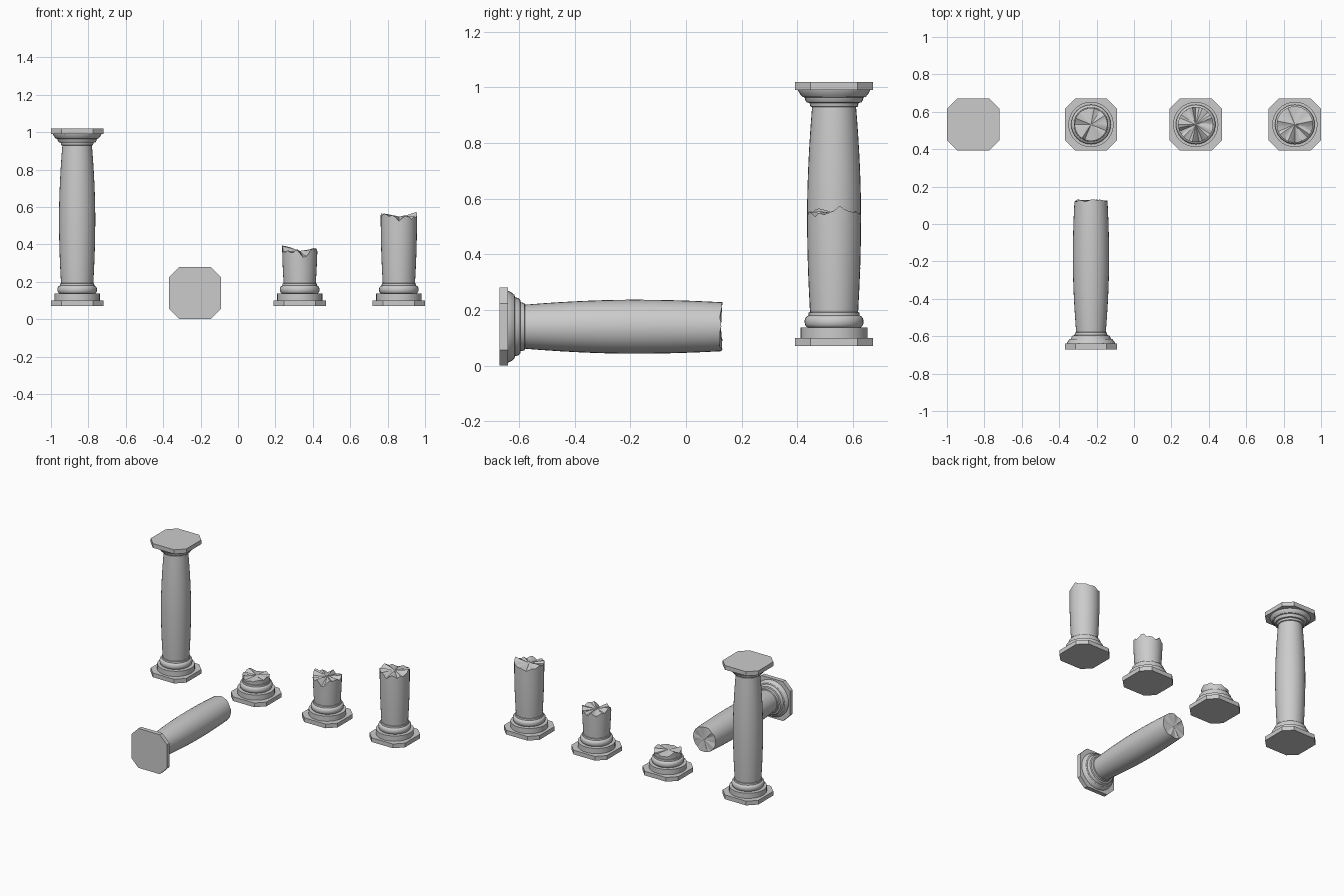
import bpy, bmesh, math, random
from math import pi, sin, cos
from mathutils import Matrix

if "Cube" in bpy.data.objects:
    bpy.data.objects.remove(bpy.data.objects["Cube"])

random.seed(4)
N = 32
BOTTOM, SHAFT_LOW, SHAFT_TOP, TOP = 0.07, 0.19, 0.93, 1.02

# lathe profiles (radius, height)
torus = [(0.093 + 0.013 * cos(a), 0.158 + 0.021 * sin(a))
         for a in [math.radians(d) for d in range(-90, 91, 22)]]
BASE = [(0.121, 0.10), (0.121, 0.137)] + torus + [(0.092, 0.180), (0.091, 0.191), (0.085, 0.193)]
CAPITAL = [(0.078, 0.928), (0.085, 0.931), (0.088, 0.944), (0.098, 0.946), (0.103, 0.953),
           (0.106, 0.964), (0.114, 0.966), (0.122, 0.975), (0.129, 0.988), (0.130, 0.992)]


def shaft_radius(z):
    # swelling shaft: widest near the middle
    if z < 0.54:
        t = (0.54 - z) / 0.35
        return 0.097 - 0.011 * t * t
    t = (z - 0.54) / 0.39
    return 0.097 - 0.018 * t ** 1.8


def finish(name, bm, matrix):
    bmesh.ops.recalc_face_normals(bm, faces=bm.faces)
    me = bpy.data.meshes.new(name)
    bm.to_mesh(me)
    bm.free()
    ob = bpy.data.objects.new(name, me)
    bpy.context.collection.objects.link(ob)
    ob.matrix_world = matrix
    bpy.ops.object.select_all(action='DESELECT')
    ob.select_set(True)
    bpy.context.view_layer.objects.active = ob
    bpy.ops.object.shade_smooth_by_angle(angle=math.radians(30))
    return ob


def jag(amount):
    p = [random.uniform(0, 2 * pi) for _ in range(3)]
    return [amount * (0.45 * sin(2 * a + p[0]) + 0.3 * sin(5 * a + p[1]) + 0.25 * sin(9 * a + p[2])
                      + random.uniform(-0.25, 0.25)) for a in [2 * pi * i / N for i in range(N)]]


def lathe(name, profile, matrix, rough_low=0, rough_high=0):
    bm = bmesh.new()

    def ring(r, z, offs=None):
        return [bm.verts.new((r * cos(2 * pi * i / N), r * sin(2 * pi * i / N),
                              z + (offs[i] if offs else 0))) for i in range(N)]

    def bridge(a, b):
        for i in range(N):
            j = (i + 1) % N
            bm.faces.new((a[i], a[j], b[j], b[i]))

    last = len(profile) - 1
    rims = {0: jag(rough_low) if rough_low else None,
            last: jag(rough_high) if rough_high else None}
    rings = [ring(r, z, rims.get(k)) for k, (r, z) in enumerate(profile)]
    for a, b in zip(rings, rings[1:]):
        bridge(a, b)
    # ends: flat cap, or uneven broken stone
    for k in (0, last):
        r, z = profile[k]
        edge = rings[k]
        if not rims[k]:
            bm.faces.new(edge)
            continue
        inner = ring(r * 0.6, z, [o * 0.6 + random.uniform(-0.004, 0.004) for o in rims[k]])
        bridge(edge, inner)
        c = bm.verts.new((0, 0, z))
        for i in range(N):
            bm.faces.new((inner[i], inner[(i + 1) % N], c))
    return finish(name, bm, matrix)


def slab(name, z0, z1, matrix, h=0.14, c=0.056):
    # square block with cut corners
    k = h - c
    pts = [(h, -k), (h, k), (k, h), (-k, h), (-h, k), (-h, -k), (-k, -h), (k, -h)]
    bm = bmesh.new()
    lo = [bm.verts.new((x, y, z0)) for x, y in pts]
    hi = [bm.verts.new((x, y, z1)) for x, y in pts]
    bm.faces.new(lo)
    bm.faces.new(hi)
    for i in range(8):
        j = (i + 1) % 8
        bm.faces.new((lo[i], lo[j], hi[j], hi[i]))
    return finish(name, bm, matrix)


def shaft(name, z0, z1, matrix, low=0, high=0):
    # extra rings keep the breaks local to the ends
    a, b = (z0 + 1.6 * low), (z1 - 1.6 * high)
    steps = max(2, int((b - a) / 0.04))
    zs = [a + (b - a) * i / steps for i in range(steps + 1)]
    zs = ([z0] if low else []) + zs + ([z1] if high else [])
    lathe(name, [(shaft_radius(z), z) for z in zs], matrix, low, high)


def pedestal(prefix, m):
    slab(prefix + "_plinth", BOTTOM, 0.10, m)
    lathe(prefix + "_base_moulding", BASE, m)


def head(prefix, m):
    lathe(prefix + "_capital", CAPITAL, m)
    slab(prefix + "_abacus", 0.99, TOP, m)


# intact column
m = Matrix.Translation((-0.86, 0.532, 0))
pedestal("whole_column", m)
shaft("whole_column_shaft", SHAFT_LOW, SHAFT_TOP, m)
head("whole_column", m)

# broken stumps
for name, x, z, rough in (("short_stump", -0.23, 0.222, 0.018),
                          ("middle_stump", 0.33, 0.365, 0.03),
                          ("tall_stump", 0.86, 0.548, 0.022)):
    m = Matrix.Translation((x, 0.532, 0))
    pedestal(name, m)
    shaft(name + "_shaft", SHAFT_LOW - 0.005, z, m, 0, rough)

# fallen upper part, lying with its capital to the front
m = Matrix.Translation((-0.23, 0.35, 0.14)) @ Matrix.Rotation(pi / 2, 4, 'X')
shaft("fallen_column_shaft", 0.225, SHAFT_TOP, m, 0.008, 0)
head("fallen_column", m)
